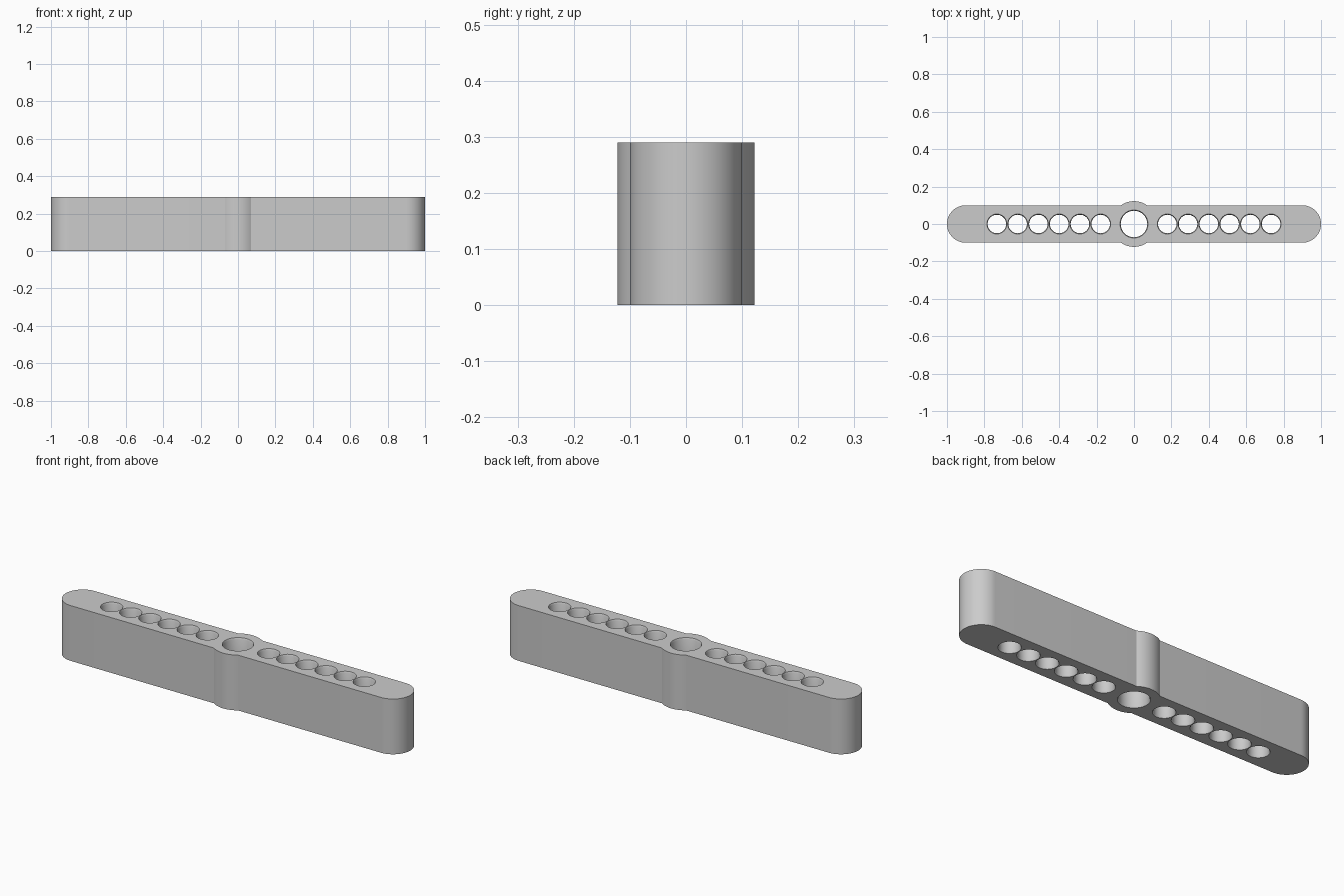
import bpy, bmesh
from math import sin, cos, pi, asin, sqrt

cube = bpy.data.objects.get("Cube")
if cube:
    bpy.data.objects.remove(cube, do_unlink=True)

HEIGHT = 0.29
HALF_WIDTH = 0.10      # also the radius of the rounded ends
HUB_RADIUS = 0.122
CHAMFER = 0.004
RIM_DEPTH = 0.008

grey = bpy.data.materials.new("plain grey")
grey.use_nodes = True
colour = (0.6, 0.6, 0.6, 1)
grey.diffuse_color = colour
grey.node_tree.nodes["Principled BSDF"].inputs["Base Color"].default_value = colour


def make_object(name, bm):
    bmesh.ops.recalc_face_normals(bm, faces=bm.faces)
    mesh = bpy.data.meshes.new(name)
    bm.to_mesh(mesh)
    bm.free()
    mesh.materials.append(grey)
    obj = bpy.data.objects.new(name, mesh)
    bpy.context.collection.objects.link(obj)
    return obj


def arc(cx, radius, start, end, steps):
    angles = [start + (end - start) * i / steps for i in range(steps + 1)]
    return [(cx + radius * cos(a), radius * sin(a)) for a in angles]


def add_hole(bm, x, radius, sides=48):
    """Straight bore with a small chamfered rim at both ends."""
    rim = radius + CHAMFER
    profile = [(rim, -0.05), (rim, 0), (radius, RIM_DEPTH),
               (radius, HEIGHT - RIM_DEPTH), (rim, HEIGHT), (rim, HEIGHT + 0.05)]
    rings = [[bm.verts.new((px, py, z)) for px, py in arc(x, r, 0, 2 * pi, sides)[:-1]]
             for r, z in profile]
    for low, high in zip(rings, rings[1:]):
        for i in range(sides):
            j = (i + 1) % sides
            bm.faces.new((low[i], low[j], high[j], high[i]))
    bm.faces.new(rings[0])
    bm.faces.new(rings[-1])


# Arm outline: rounded ends with a round hub bulging in the middle
join = asin(HALF_WIDTH / HUB_RADIUS)
end_x = 1 - HALF_WIDTH
outline = (arc(end_x, HALF_WIDTH, -pi / 2, pi / 2, 32)
           + arc(0, HUB_RADIUS, join, pi - join, 16)
           + arc(-end_x, HALF_WIDTH, pi / 2, 3 * pi / 2, 32)
           + arc(0, HUB_RADIUS, pi + join, 2 * pi - join, 16))
bm = bmesh.new()
base = bm.faces.new([bm.verts.new((x, y, 0)) for x, y in outline])
top = bmesh.ops.extrude_face_region(bm, geom=[base], use_keep_orig=True)
bmesh.ops.translate(bm, vec=(0, 0, HEIGHT),
                    verts=[g for g in top["geom"] if isinstance(g, bmesh.types.BMVert)])
arm = make_object("lever_arm", bm)

# Shaft hole and six small holes on each side
bm = bmesh.new()
add_hole(bm, 0, 0.071)
for side in (-1, 1):
    for i in range(6):
        add_hole(bm, side * (0.178 + 0.111 * i), 0.0495)
cutter = make_object("hole_cutter", bm)
cutter.hide_render = True

cut = arm.modifiers.new("holes", "BOOLEAN")
cut.operation = "DIFFERENCE"
cut.solver = "EXACT"
cut.object = cutter

bpy.ops.object.select_all(action="DESELECT")
arm.select_set(True)
bpy.context.view_layer.objects.active = arm
bpy.ops.object.modifier_apply(modifier=cut.name)
bpy.data.objects.remove(cutter, do_unlink=True)
bpy.ops.object.shade_smooth_by_angle(angle=pi / 6)
